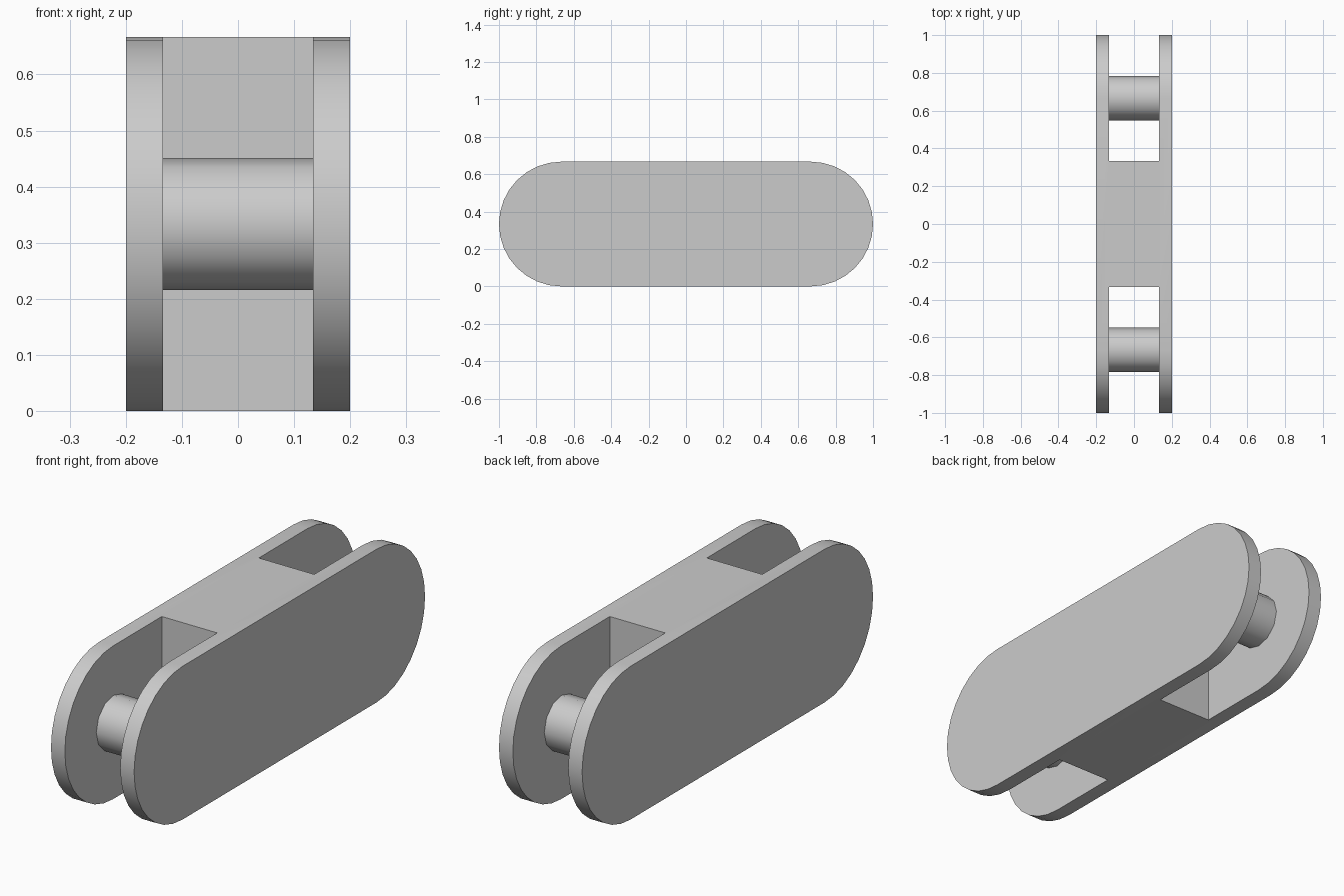
import bpy, bmesh, math

cube = bpy.data.objects.get("Cube")
if cube:
    bpy.data.objects.remove(cube, do_unlink=True)

R = 1 / 3           # end radius, half height
HALF_W = 0.2        # half overall width
SLOT_W = 0.1333     # half slot width
END_Y = 2 / 3       # pin and end-arc centre

# Light grey
grey = bpy.data.materials.new("light_grey")
grey.use_nodes = True
colour = (0.6, 0.6, 0.6, 1)
grey.diffuse_color = colour
grey.node_tree.nodes["Principled BSDF"].inputs["Base Color"].default_value = colour


def extrude_x(name, profile, half_width):
    """Solid with a (y, z) profile extruded symmetrically along x."""
    bm = bmesh.new()
    face = bm.faces.new([bm.verts.new((-half_width, y, z)) for y, z in profile])
    new = bmesh.ops.extrude_face_region(bm, geom=[face])["geom"]
    verts = [v for v in new if isinstance(v, bmesh.types.BMVert)]
    bmesh.ops.translate(bm, verts=verts, vec=(2 * half_width, 0, 0))
    bmesh.ops.recalc_face_normals(bm, faces=bm.faces)
    mesh = bpy.data.meshes.new(name)
    bm.to_mesh(mesh)
    bm.free()
    mesh.materials.append(grey)
    obj = bpy.data.objects.new(name, mesh)
    bpy.context.collection.objects.link(obj)
    return obj


def arc(cy, radius, start, end, steps):
    return [(cy + radius * math.cos(a), R + radius * math.sin(a))
            for a in (math.radians(start + (end - start) * i / steps)
                      for i in range(steps + 1))]


def activate(obj):
    bpy.ops.object.select_all(action='DESELECT')
    obj.select_set(True)
    bpy.context.view_layer.objects.active = obj


# Body with two round ends
body = extrude_x("link_body",
                 arc(END_Y, R, -90, 90, 16) + arc(-END_Y, R, 90, 270, 16), HALF_W)

# Open slot at each end
for s in (-1, 1):
    cutter = extrude_x("slot_cutter",
                       [(s * R, -0.2), (s * 1.2, -0.2), (s * 1.2, 0.9), (s * R, 0.9)],
                       SLOT_W)
    cutter.hide_render = True
    mod = body.modifiers.new("slot", 'BOOLEAN')
    mod.operation = 'DIFFERENCE'
    mod.solver = 'EXACT'
    mod.object = cutter
    activate(body)
    bpy.ops.object.modifier_apply(modifier=mod.name)
    bpy.data.objects.remove(cutter, do_unlink=True)

# Cross pin inside each slot
pins = [extrude_x(name, arc(s * END_Y, 0.1175, 0, 360, 12)[:-1], SLOT_W)
        for name, s in (("front_pin", -1), ("back_pin", 1))]

for obj in [body] + pins:
    activate(obj)
    bpy.ops.object.shade_smooth_by_angle(angle=math.radians(35))
